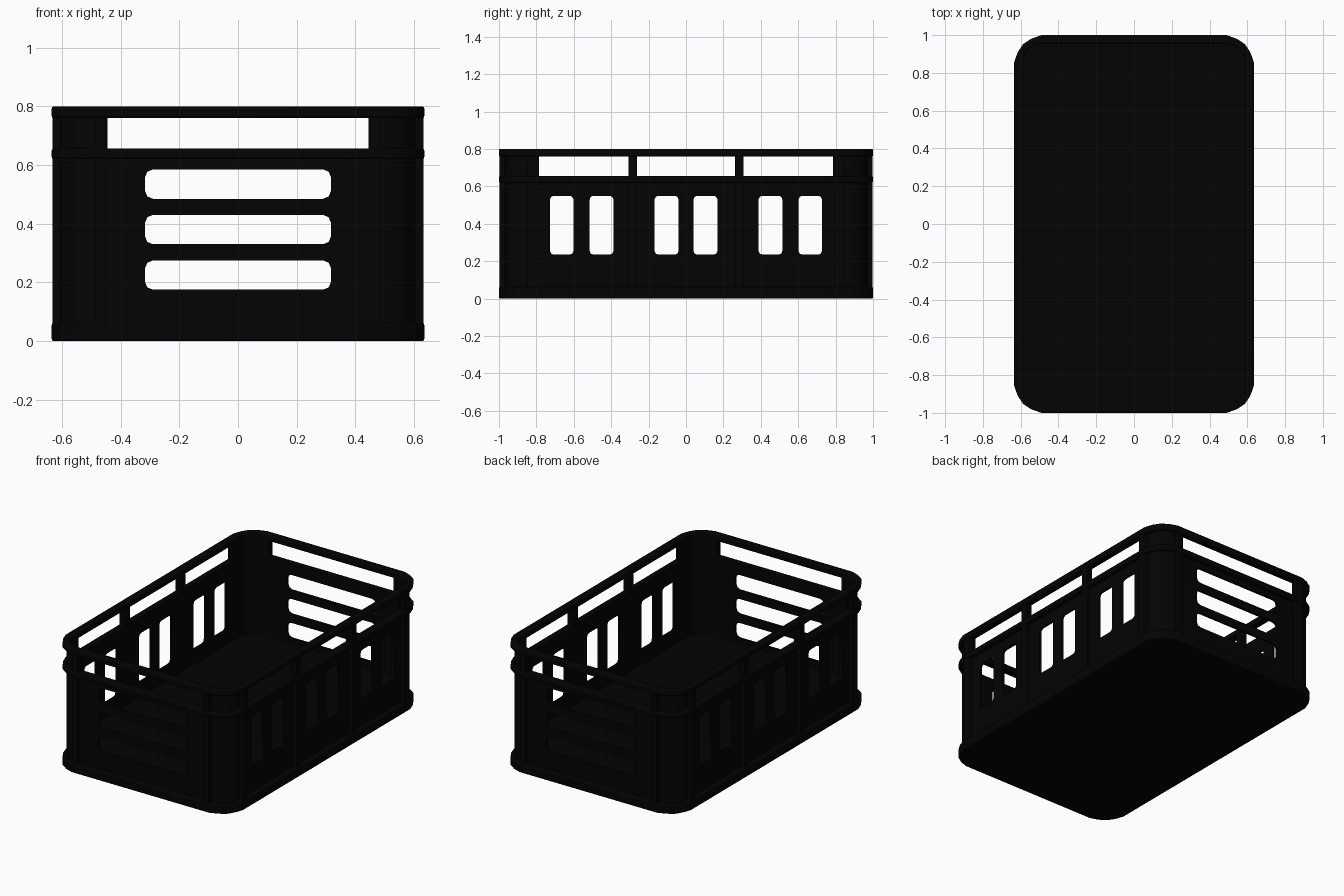
import bpy, bmesh
from math import sin, cos, pi

if "Cube" in bpy.data.objects:
    bpy.data.objects.remove(bpy.data.objects["Cube"])

HX, HY, R = 0.635, 1.0, 0.145      # outer half sizes and corner radius
WALL_OUT, WALL_IN = 0.030, 0.045   # insets of the thin wall
FLOOR = 0.14                       # height of the inside floor

mat = bpy.data.materials.new("black_plastic")
mat.diffuse_color = (0.001, 0.001, 0.001, 1)
mat.use_nodes = True
mat.node_tree.nodes["Principled BSDF"].inputs["Base Color"].default_value = mat.diffuse_color


def finish(name, bm, bevel=0):
    bmesh.ops.recalc_face_normals(bm, faces=bm.faces)
    me = bpy.data.meshes.new(name)
    bm.to_mesh(me)
    bm.free()
    me.materials.append(mat)
    ob = bpy.data.objects.new(name, me)
    bpy.context.collection.objects.link(ob)
    if bevel:
        mod = ob.modifiers.new("Bevel", 'BEVEL')
        mod.width, mod.segments = bevel, 2
        mod.limit_method, mod.angle_limit = 'ANGLE', 1.0
    return ob


def activate(ob):
    bpy.ops.object.select_all(action='DESELECT')
    ob.select_set(True)
    bpy.context.view_layer.objects.active = ob


def outline(inset, coarse):
    """Rounded rectangle; coarse corners are flattened to nearly two sides."""
    pts = []
    for q, (sx, sy) in enumerate([(1, 1), (-1, 1), (-1, -1), (1, -1)]):
        for i in range(5):
            flat = (1, 0.945, 0.95, 0.945, 1)[i] if coarse else 1
            r, a = (R - inset) * flat, q * pi / 2 + i * pi / 8
            pts.append((sx * (HX - R) + r * cos(a), sy * (HY - R) + r * sin(a)))
    return pts


def ring(name, out, inn, z0, z1, coarse=True, bevel=0):
    bm = bmesh.new()
    rows = [[bm.verts.new((x, y, z)) for x, y in outline(d, c)]
            for d, c, z in [(out, coarse, z0), (out, coarse, z1),
                            (inn, False, z1), (inn, False, z0)]]
    n = len(rows[0])
    for k in range(4):
        a, b = rows[k], rows[(k + 1) % 4]
        for i in range(n):
            j = (i + 1) % n
            bm.faces.new((a[i], a[j], b[j], b[i]))
    return finish(name, bm, bevel)


def prism(bm, pts, d0, d1, axis):
    """Extrude a (u, z) outline between two depths along x or y."""
    def put(u, z, d):
        return bm.verts.new((d, u, z) if axis == 'x' else (u, d, z))
    a = [put(u, z, d0) for u, z in pts]
    b = [put(u, z, d1) for u, z in pts]
    bm.faces.new(a)
    bm.faces.new(b[::-1])
    for i in range(len(a)):
        j = (i + 1) % len(a)
        bm.faces.new((a[i], b[i], b[j], a[j]))


def slot(u0, u1, z0, z1, c=0.0):
    if not c:
        return [(u0, z0), (u1, z0), (u1, z1), (u0, z1)]
    pts = []
    for u, z, a0 in [(u1 - c, z1 - c, 0), (u0 + c, z1 - c, 1),
                     (u0 + c, z0 + c, 2), (u1 - c, z0 + c, 3)]:
        for i in range(3):
            a = (a0 + i / 2) * pi / 2
            pts.append((u + c * cos(a), z + c * sin(a)))
    return pts


# Thin wall and its openings
wall = ring("wall", WALL_OUT, WALL_IN, 0.01, 0.78, coarse=False)
end_slots = [slot(-0.445, 0.445, 0.656, 0.762)]
end_slots += [slot(-0.317, 0.317, z, z + 0.1, 0.027) for z in (0.175, 0.33, 0.485)]
side_slots = [slot(a, b, 0.656, 0.762)
              for a, b in [(-0.787, -0.307), (-0.263, 0.263), (0.307, 0.787)]]
for a, b in [(0.04, 0.168), (0.388, 0.515), (0.602, 0.727)]:
    side_slots += [slot(a, b, 0.235, 0.55, 0.02), slot(-b, -a, 0.235, 0.55, 0.02)]

bm = bmesh.new()
for s in (1, -1):
    for p in end_slots:
        prism(bm, p, s * (HY - 0.09), s * (HY + 0.05), 'y')
    for p in side_slots:
        prism(bm, p, s * (HX - 0.09), s * (HX + 0.05), 'x')
cutter = finish("opening_cutter", bm)
cutter.hide_render = True
mod = wall.modifiers.new("Openings", 'BOOLEAN')
mod.operation, mod.solver, mod.object = 'DIFFERENCE', 'EXACT', cutter
activate(wall)
bpy.ops.object.modifier_apply(modifier="Openings")
bpy.data.objects.remove(cutter)

# Horizontal flanges
rings = [wall,
         ring("top_rim", 0, WALL_IN + 0.001, 0.76, 0.80, bevel=0.007),
         ring("middle_flange", 0, WALL_OUT + 0.008, 0.62, 0.656, bevel=0.007),
         ring("bottom_flange", 0, WALL_OUT + 0.008, 0, 0.062, bevel=0.007)]

# Floor
bm = bmesh.new()
base = bm.faces.new([bm.verts.new((x, y, 0)) for x, y in outline(WALL_OUT + 0.004, False)])
ext = bmesh.ops.extrude_face_region(bm, geom=[base])
bmesh.ops.translate(bm, vec=(0, 0, FLOOR),
                    verts=[v for v in ext["geom"] if isinstance(v, bmesh.types.BMVert)])
rings.append(finish("floor", bm))

# Vertical ribs beside the corners and between the side bays
bm = bmesh.new()
for s in (1, -1):
    for t in (1, -1):
        for z0, z1 in [(0.05, 0.63), (0.645, 0.77)]:
            prism(bm, slot(t * 0.45, t * 0.488, z0, z1), s * (HY - 0.038), s * (HY - 0.003), 'y')
            for a, b in [(0.265, 0.307), (0.80, 0.848)]:
                prism(bm, slot(t * a, t * b, z0, z1), s * (HX - 0.038), s * (HX - 0.003), 'x')
finish("ribs", bm)

# Smooth the rounded corners
for ob in rings:
    activate(ob)
    bpy.ops.object.shade_smooth_by_angle(angle=0.9)
